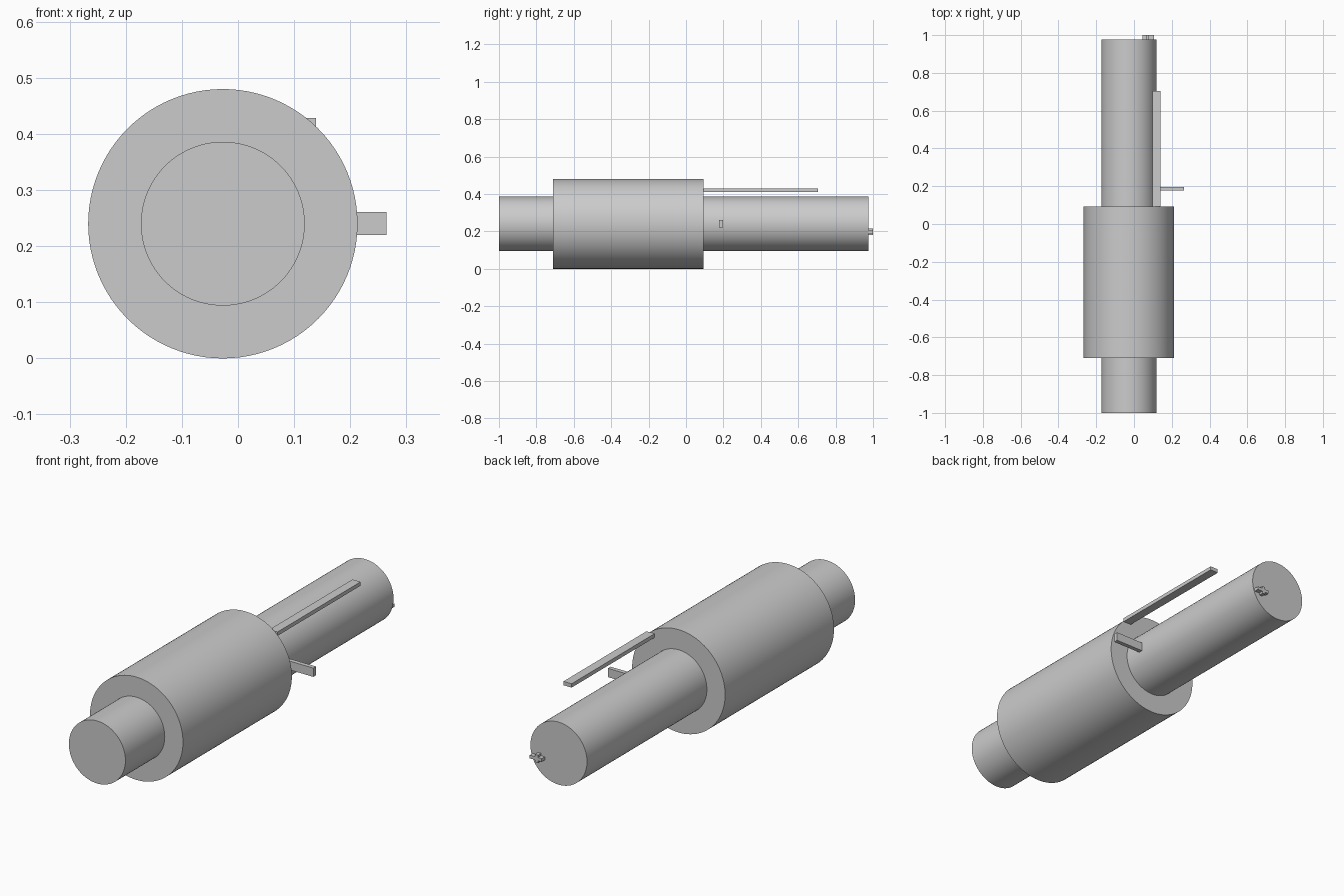
import bpy
import math

cube = bpy.data.objects.get("Cube")
if cube:
    bpy.data.objects.remove(cube, do_unlink=True)

# Single plain grey
grey = bpy.data.materials.new("plain grey")
grey.use_nodes = True
COLOR = (0.6, 0.6, 0.6, 1)
grey.diffuse_color = COLOR
grey.node_tree.nodes["Principled BSDF"].inputs["Base Color"].default_value = COLOR

AXIS_X, AXIS_Z = -0.027, 0.24


def cylinder(name, radius, y0, y1):
    """Smooth cylinder lying along y on the shared axis."""
    bpy.ops.mesh.primitive_cylinder_add(
        vertices=96, radius=radius, depth=y1 - y0,
        location=(AXIS_X, (y0 + y1) / 2, AXIS_Z), rotation=(math.pi / 2, 0, 0))
    ob = bpy.context.object
    ob.name = name
    ob.data.materials.append(grey)
    bpy.ops.object.shade_smooth_by_angle(angle=math.radians(30))


def box(name, xs, ys, zs):
    """Flat box given by its extents on each axis."""
    spans = (xs, ys, zs)
    bpy.ops.mesh.primitive_cube_add(size=1, location=[sum(s) / 2 for s in spans])
    ob = bpy.context.object
    ob.name = name
    ob.scale = [s[1] - s[0] for s in spans]
    bpy.ops.object.transform_apply(location=False, rotation=False, scale=True)
    ob.data.materials.append(grey)


# Stepped body
cylinder("front_shaft", 0.146, -1.0, -0.71)
cylinder("main_barrel", 0.24, -0.71, 0.093)
cylinder("rear_shaft", 0.146, 0.093, 0.977)

# Long rail and side handle
box("upper_rail", (0.097, 0.139), (0.093, 0.705), (0.41, 0.428))
box("side_handle", (0.118, 0.265), (0.177, 0.197), (0.22, 0.261))

# Small cross-shaped knob on the rear end
box("knob_bar", (0.045, 0.107), (0.977, 1.0), (0.19, 0.205))
box("knob_post", (0.064, 0.08), (0.977, 1.0), (0.18, 0.216))
